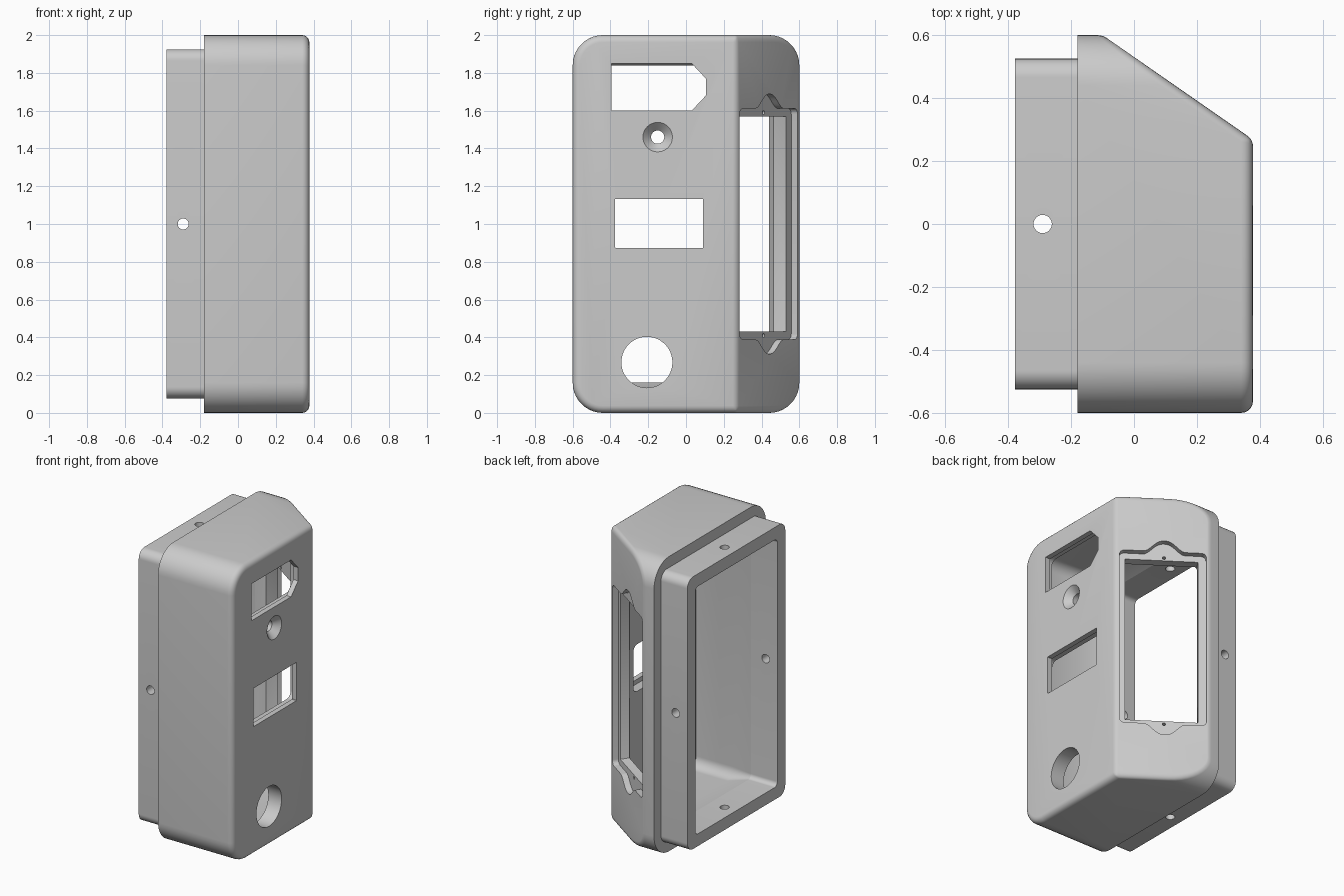
import bpy, bmesh, math
from mathutils import Matrix, Vector

cube = bpy.data.objects.get("Cube")
if cube:
    bpy.data.objects.remove(cube, do_unlink=True)

grey = bpy.data.materials.new("matte_grey")
grey.use_nodes = True
colour = (0.6, 0.6, 0.6, 1)
grey.diffuse_color = colour
grey.node_tree.nodes["Principled BSDF"].inputs["Base Color"].default_value = colour

# Local frames: columns are first axis, second axis, depth axis, origin
def frame(a, b, d, origin=(0, 0, 0)):
    m = Matrix((a, b, d)).transposed().to_4x4()
    m.translation = origin
    return m

X, Y, Z = Vector((1, 0, 0)), Vector((0, 1, 0)), Vector((0, 0, 1))
ALONG_X = frame(Y, Z, X)
FRONT, SEAM, BACK, WALL = 0.378, -0.18, -0.378, 0.1
slope_top, slope_front = Vector((-0.10, 0.6, 0)), Vector((FRONT, 0.268, 0))
U = (slope_front - slope_top).normalized()
N = Z.cross(U).normalized()
SLOPE = frame(U, Z, N, slope_top.lerp(slope_front, 0.49) + Z)


def rounded(w, h, r, cx=0, cy=0, steps=10):
    """Rounded rectangle with half sizes w and h."""
    pts = []
    for i, (sx, sy) in enumerate(((1, 1), (-1, 1), (-1, -1), (1, -1))):
        for k in range(steps + 1):
            a = math.pi / 2 * (i + k / steps)
            pts.append((cx + sx * (w - r) + r * math.cos(a),
                        cy + sy * (h - r) + r * math.sin(a)))
    return pts


def circle(r, cx=0, cy=0, n=48):
    return [(cx + r * math.cos(math.tau * k / n), cy + r * math.sin(math.tau * k / n))
            for k in range(n)]


def loft(name, sections, matrix, slope_offset=None, fillet=0):
    """Solid through (depth, outline) sections, optionally cut by the slope and filleted."""
    bm = bmesh.new()
    rings = [[bm.verts.new(matrix @ Vector((p, q, d))) for p, q in pts] for d, pts in sections]
    n = len(rings[0])
    for a, b in zip(rings, rings[1:]):
        for i in range(n):
            j = (i + 1) % n
            bm.faces.new((a[i], a[j], b[j], b[i]))
    bm.faces.new(rings[0])
    bm.faces.new(rings[-1])
    if slope_offset is not None:
        bmesh.ops.bisect_plane(bm, geom=bm.verts[:] + bm.edges[:] + bm.faces[:], dist=1e-5,
                               plane_co=slope_top - N * slope_offset, plane_no=N,
                               clear_outer=True)
        bmesh.ops.holes_fill(bm, edges=[e for e in bm.edges if e.is_boundary], sides=0)
    bmesh.ops.recalc_face_normals(bm, faces=bm.faces[:])
    if fillet:
        # Weight each edge by its angle so that the fillet keeps one radius
        weight = bm.edges.layers.float.new("bevel_weight_edge")
        for e in bm.edges:
            angle = e.calc_face_angle(0)
            if angle > math.radians(20) and max(v.co.x for v in e.verts) > SEAM + 1e-4:
                e[weight] = min(1, math.tan(angle / 2))
    mesh = bpy.data.meshes.new(name)
    bm.to_mesh(mesh)
    bm.free()
    mesh.materials.append(grey)
    ob = bpy.data.objects.new(name, mesh)
    bpy.context.collection.objects.link(ob)
    if fillet:
        mod = ob.modifiers.new("fillet", 'BEVEL')
        mod.limit_method, mod.width, mod.segments = 'WEIGHT', fillet, 5
        mod.use_clamp_overlap = False
    return ob


def prism(name, outline, d0, d1, matrix):
    return loft(name, [(d0, outline), (d1, outline)], matrix)


def carve(ob, cutters):
    """Subtract the cutters, apply the result and smooth the curved faces."""
    for c in cutters:
        c.hide_render = True
        mod = ob.modifiers.new("cut", 'BOOLEAN')
        mod.operation, mod.solver, mod.object = 'DIFFERENCE', 'EXACT', c
    deps = bpy.context.evaluated_depsgraph_get()
    mesh = bpy.data.meshes.new_from_object(ob.evaluated_get(deps))
    ob.modifiers.clear()
    ob.data = mesh
    for c in cutters:
        bpy.data.objects.remove(c, do_unlink=True)
    bpy.ops.object.select_all(action='DESELECT')
    ob.select_set(True)
    bpy.context.view_layer.objects.active = ob
    bpy.ops.object.shade_smooth_by_angle(angle=math.radians(30))


# Main shell with sloped rear corner
shell_outline = rounded(0.6, 1, 0.16, 0, 1)
housing = loft("housing", [(SEAM, shell_outline), (FRONT, shell_outline)],
               ALONG_X, slope_offset=0, fillet=0.038)

# Interior, flaring gently out from the lip opening
mouth = rounded(0.44, 0.84, 0.03, 0, 1)
inside = rounded(0.505, 0.905, 0.07, 0, 1)
cavity = loft("cavity_cutter", [(SEAM - 0.02, mouth), (SEAM, mouth), (0, inside),
                                (FRONT - WALL, inside)], ALONG_X, slope_offset=WALL)

# Openings in the flat side panel, thinned from inside behind the plug and switch
plug = [(-0.395, 1.6), (0.03, 1.6), (0.105, 1.68), (0.105, 1.77), (0.03, 1.85), (-0.395, 1.85)]
thin = FRONT - 0.035
cutters = [
    cavity,
    prism("plug_cutter", plug, 0.2, 0.45, ALONG_X),
    prism("plug_pocket_cutter", rounded(0.31, 0.16, 0.04, -0.145, 1.725), 0.2, thin, ALONG_X),
    prism("switch_cutter", rounded(0.2325, 0.13, 0.002, -0.1425, 1.003, 1), 0.2, 0.45, ALONG_X),
    prism("switch_pocket_cutter", rounded(0.31, 0.16, 0.04, -0.1425, 1.003), 0.2, thin, ALONG_X),
    prism("cable_cutter", circle(0.135, -0.207, 0.268), 0.2, 0.45, ALONG_X),
    loft("countersink_cutter", [(d, circle(r, -0.15, 1.46)) for d, r in
                                ((0.2, 0.035), (0.335, 0.035), (FRONT, 0.078), (0.42, 0.078))],
         ALONG_X),
]

# Recessed window on the slope, with a screw ear at each end
EAR_U = -0.01
ear = [(EAR_U + 0.13 * t / 12,
        0.612 + 0.038 * (1 + math.cos(math.pi * abs(t / 12) ** 1.2)))
       for t in range(12, -13, -1)]
corners = rounded(0.268, 0.612, 0.03, steps=5)
half = len(corners) // 4
recess = (corners[:half] + ear + corners[half:3 * half]
          + [(u, -v) for u, v in reversed(ear)] + corners[3 * half:])
cutters += [
    prism("recess_cutter", recess, -0.04, 0.1, SLOPE),
    prism("window_cutter", rounded(0.226, 0.57, 0.004, 0.006, steps=2), -0.14, 0.02, SLOPE),
]
for s in (-1, 1):
    cutters.append(prism("pilot_cutter", circle(0.01, EAR_U, s * 0.59, 16), -0.14, 0.02, SLOPE))
carve(housing, cutters)

# Mating lip with a screw hole through each wall
lip = prism("mating_lip", rounded(0.525, 0.924, 0.06, 0, 1.001), BACK, SEAM, ALONG_X)
carve(lip, [
    prism("mouth_cutter", mouth, -0.5, -0.1, ALONG_X),
    prism("side_hole_cutter", circle(0.029, -0.29, 1, 32), -0.8, 0.8, frame(X, Z, -Y)),
    prism("end_hole_cutter", circle(0.029, -0.29, 0, 32), -0.2, 2.2, frame(X, Y, Z)),
])
